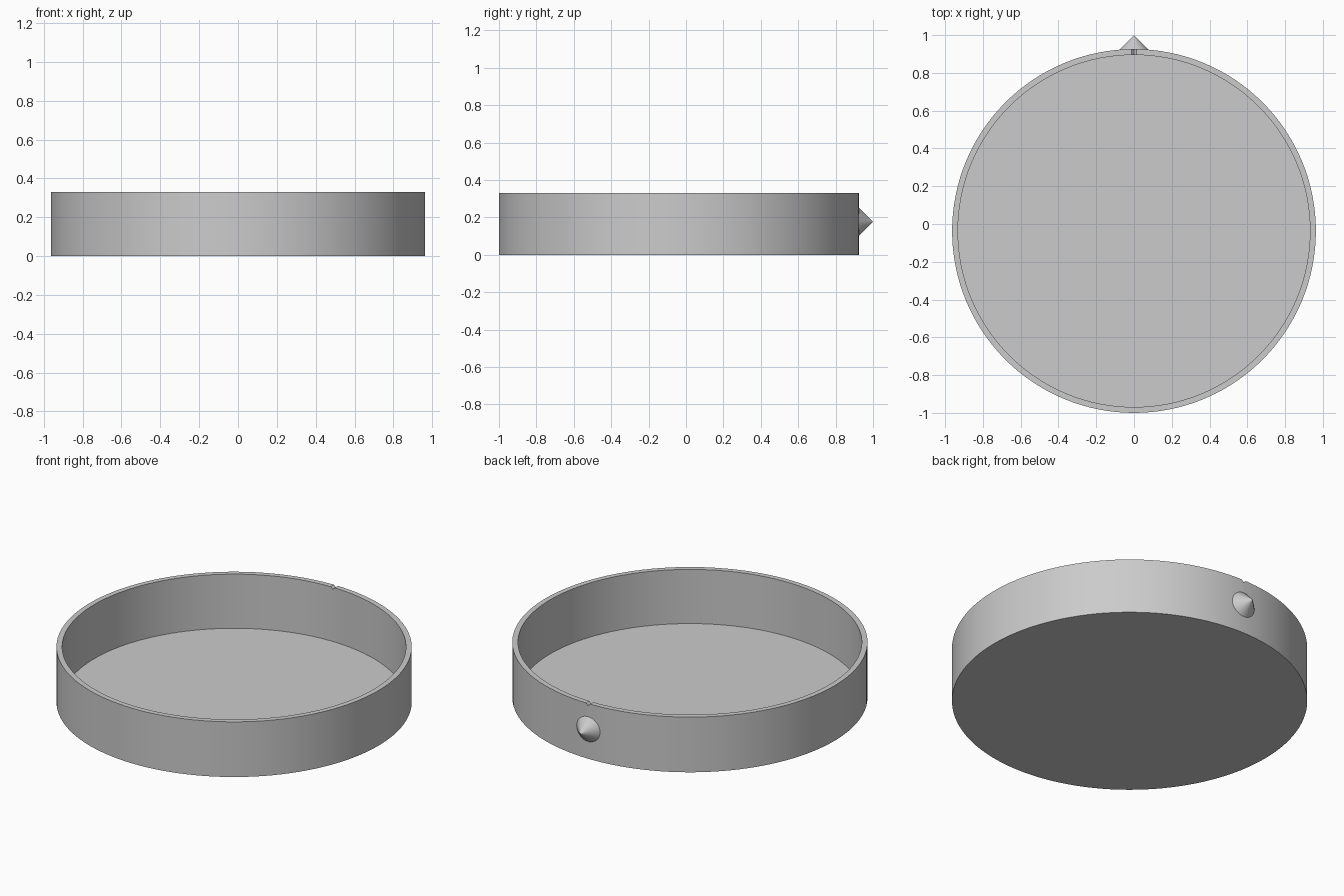
import bpy, bmesh
from math import cos, sin, pi, radians
from mathutils import Matrix

cube = bpy.data.objects.get("Cube")
if cube:
    bpy.data.objects.remove(cube, do_unlink=True)

CENTRE_Y = -0.037
OUTER, INNER = 0.963, 0.932
HEIGHT, FLOOR = 0.33, 0.006
SEGMENTS = 128

grey = bpy.data.materials.new("Plain grey")
grey.use_nodes = True
colour = (0.6, 0.6, 0.6, 1)
grey.diffuse_color = colour
grey.node_tree.nodes["Principled BSDF"].inputs["Base Color"].default_value = colour


def make_object(name, bm):
    bmesh.ops.recalc_face_normals(bm, faces=bm.faces)
    mesh = bpy.data.meshes.new(name)
    bm.to_mesh(mesh)
    bm.free()
    mesh.materials.append(grey)
    obj = bpy.data.objects.new(name, mesh)
    bpy.context.collection.objects.link(obj)
    return obj


def activate(obj):
    bpy.ops.object.select_all(action="DESELECT")
    obj.select_set(True)
    bpy.context.view_layer.objects.active = obj


# Round tray: rings from the underside, up the outside, down to the floor
bm = bmesh.new()
rings = []
for radius, z in ((OUTER, 0), (OUTER, HEIGHT), (INNER, HEIGHT), (INNER, FLOOR)):
    angles = [2 * pi * i / SEGMENTS for i in range(SEGMENTS)]
    rings.append([bm.verts.new((radius * cos(a), CENTRE_Y + radius * sin(a), z))
                  for a in angles])
for low, high in zip(rings, rings[1:]):
    for i in range(SEGMENTS):
        j = (i + 1) % SEGMENTS
        bm.faces.new((low[i], low[j], high[j], high[i]))
bm.faces.new(rings[0])
bm.faces.new(rings[-1])
tray = make_object("tray", bm)

# Small V-shaped index notch across the back rim
bm = bmesh.new()
bmesh.ops.create_cube(bm, size=0.019, matrix=Matrix.Translation((0, 0.91, HEIGHT))
                      @ Matrix.Diagonal((1, 8, 1, 1)) @ Matrix.Rotation(pi / 4, 4, "Y"))
cutter = make_object("notch_cutter", bm)
cutter.hide_render = True
cut = tray.modifiers.new("Notch", "BOOLEAN")
cut.operation = "DIFFERENCE"
cut.object = cutter
activate(tray)
bpy.ops.object.modifier_apply(modifier=cut.name)
bpy.data.objects.remove(cutter, do_unlink=True)
bpy.ops.object.shade_smooth_by_angle(angle=radians(30))

# Pointed cone on the outside of the back wall
bm = bmesh.new()
bmesh.ops.create_cone(bm, cap_ends=True, segments=48, radius1=0.09, radius2=0, depth=0.09,
                      matrix=Matrix.Translation((0, 0.955, 0.177))
                      @ Matrix.Rotation(-pi / 2, 4, "X"))
make_object("back_pointer", bm)
